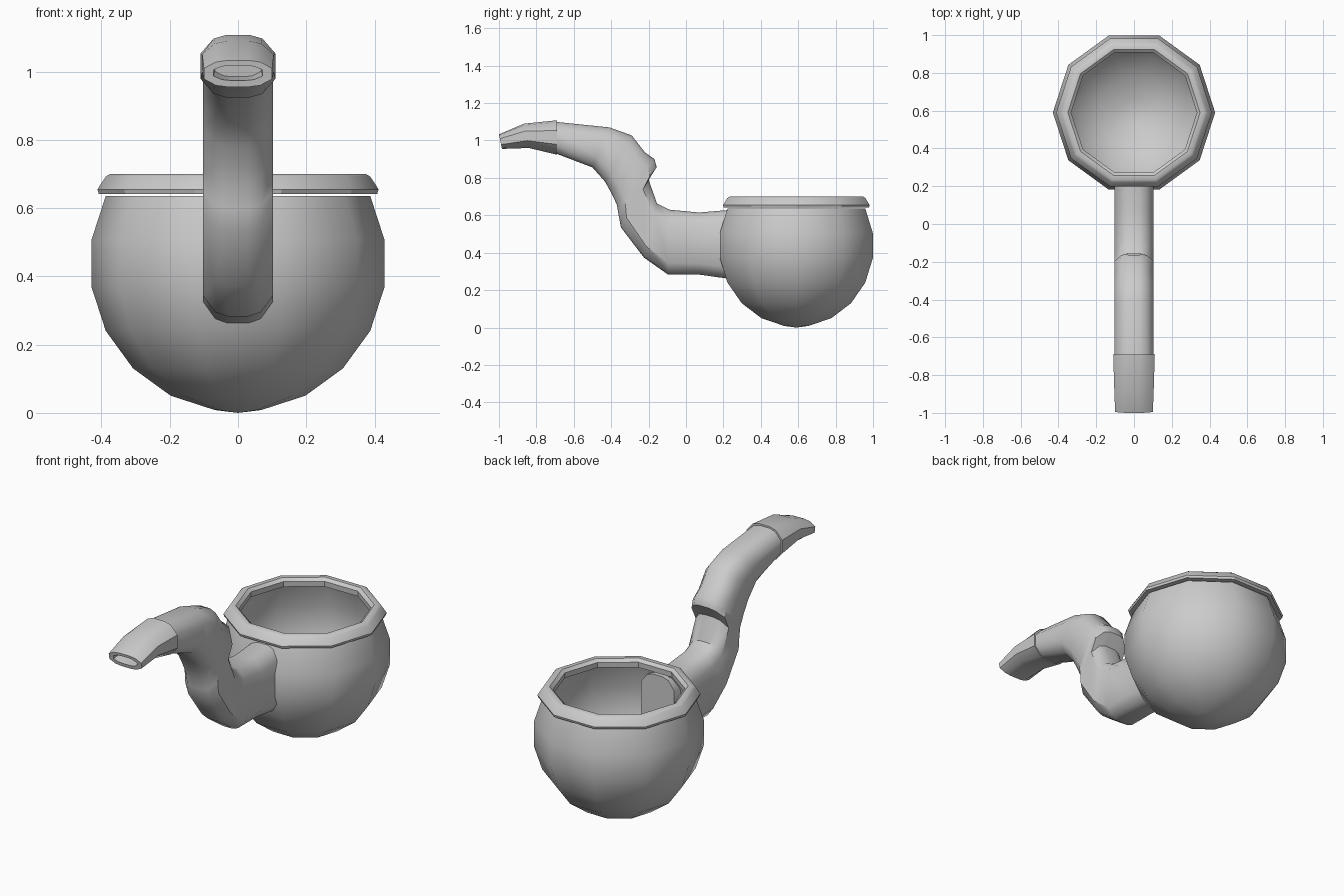
import bpy, bmesh, math
from mathutils import Vector

if "Cube" in bpy.data.objects:
    bpy.data.objects.remove(bpy.data.objects["Cube"])


def finish(name, bm, angle):
    bmesh.ops.recalc_face_normals(bm, faces=bm.faces[:])
    me = bpy.data.meshes.new(name)
    bm.to_mesh(me)
    bm.free()
    ob = bpy.data.objects.new(name, me)
    bpy.context.collection.objects.link(ob)
    bpy.ops.object.select_all(action='DESELECT')
    ob.select_set(True)
    bpy.context.view_layer.objects.active = ob
    bpy.ops.object.shade_smooth_by_angle(angle=math.radians(angle))
    return ob


def loft(bm, rings, closed=False):
    vs = [[bm.verts.new(p) for p in r] for r in rings]
    n = len(vs[0])
    pairs = list(zip(vs, vs[1:])) + ([(vs[-1], vs[0])] if closed else [])
    for a, b in pairs:
        for i in range(n):
            j = (i + 1) % n
            bm.faces.new((a[i], a[j], b[j], b[i]))
    return vs


SIDES, CY = 10, 0.59


def circle(r, z):
    return [(r * math.cos(math.tau * i / SIDES), CY + r * math.sin(math.tau * i / SIDES), z)
            for i in range(SIDES)]


def section(bot, top, w):
    # flat-sided cross-section with rounded top and bottom, in the plane x / bot->top
    b, t = Vector((0, *bot)), Vector((0, *top))
    L = (t - b).length
    u = (t - b) / L
    c = min(0.06, 0.3 * L)
    half = [(0.3 * w, 0), (0.65 * w, 0.2 * c), (w, c),
            (w, L - c), (0.65 * w, L - 0.2 * c), (0.3 * w, L)]
    pts = half + [(-x, h) for x, h in reversed(half)]
    return [b + u * h + Vector((x, 0, 0)) for x, h in pts]


# Round bowl: open ten-sided sphere
bm = bmesh.new()
R = 0.435
prof = [(R * math.cos(math.radians(a)), 0.438 + R * math.sin(math.radians(a)))
        for a in (-81, -63, -45, -27, -9, 9, 27)]
vs = loft(bm, [circle(r, z) for r, z in prof])
tip = bm.verts.new((0, CY, 0))
for i in range(SIDES):
    bm.faces.new((vs[0][i], tip, vs[0][(i + 1) % SIDES]))
finish("bowl", bm, 45)

# Bevelled rim ring
bm = bmesh.new()
rim = [(.37, .642), (.408, .642), (.412, .655), (.388, .692), (.375, .70),
       (.35, .70), (.333, .685), (.335, .655)]
loft(bm, [circle(r, z) for r, z in rim], closed=True)
finish("bowl_rim", bm, 34)

# Curved stem, given as bottom / top outline pairs (y, z)
path = [((.25, .258), (.25, .63)), ((.07, .283), (.07, .615)),
        ((-.096, .283), (-.09, .63)), ((-.225, .374), (-.155, .663)),
        ((-.348, .535), (-.20, .79)), ((-.36, .60), (-.157, .857)),
        ((-.37, .658), (-.168, .90)), ((-.40, .72), (-.22, .937)),
        ((-.433, .78), (-.29, 1.027)), ((-.50, .856), (-.41, 1.07)),
        ((-.70, .932), (-.70, 1.10))]
bm = bmesh.new()
vs = loft(bm, [section(b, t, 0.102) for b, t in path])
bm.faces.new(vs[0])
bm.faces.new(vs[-1])
finish("stem", bm, 40)

# Mouthpiece sleeve with a recessed oval opening
mouth = [((-.69, .924), (-.69, 1.108), .110), ((-.84, .960), (-.866, 1.09), .105),
         ((-.984, .955), (-1.0, 1.033), .100), ((-.988, .974), (-.997, 1.018), .072),
         ((-.90, .985), (-.91, 1.04), .068)]
bm = bmesh.new()
vs = loft(bm, [section(b, t, w) for b, t, w in mouth])
bm.faces.new(vs[0])
bm.faces.new(vs[-1])
finish("mouthpiece", bm, 40)
